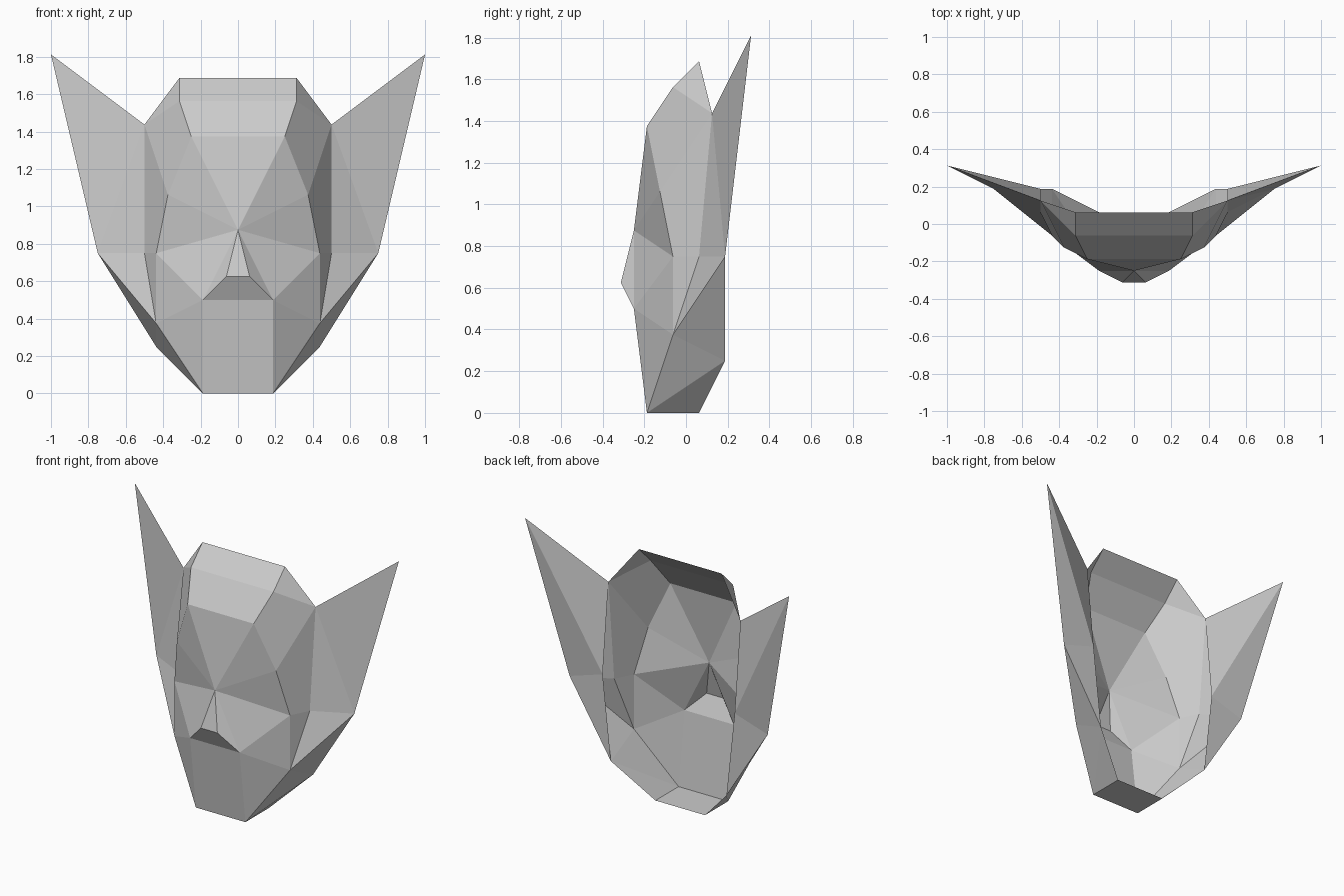
import bpy
import bmesh
from mathutils import Vector

if "Cube" in bpy.data.objects:
    bpy.data.objects.remove(bpy.data.objects["Cube"])

mat = bpy.data.materials.new("plain_grey")
mat.use_nodes = True
grey = (0.6, 0.6, 0.6, 1)
mat.diffuse_color = grey
mat.node_tree.nodes["Principled BSDF"].inputs["Base Color"].default_value = grey

# Landmarks of the left half, in sixteenths of a unit
LANDMARKS = {
    "crown": (5, 1, 27), "hairline": (5, -1, 25), "forehead": (4, -3, 22),
    "bridge": (0, -4, 14), "nose_tip": (1, -5, 10), "nostril": (3, -4, 8),
    "brow": (6, -2, 17), "cheekbone": (7, -1, 12), "jowl": (7, -1, 6),
    "temple": (8, 2, 23), "ear_root": (8, 1, 12), "ear_tip": (16, 5, 29),
    "ear_lobe": (12, 3, 12), "ear_back": (8, 3, 13.25), "jaw": (7, 3, 4),
    "chin": (3, -3, 0), "chin_back": (3, 1, 0),
}


def point(name, side):
    p = Vector(LANDMARKS[name]) / 16
    p.x *= side
    return p


def build(name, faces, inside, sides=(1,)):
    """Make a faceted sheet; a name with a leading '-' is its mirror twin."""
    bm = bmesh.new()
    for side in sides:
        ref = Vector((inside[0] * side, inside[1], inside[2]))
        for face in faces:
            co = [point(n.lstrip("-"), -side if n[0] == "-" else side)
                  for n in face.split()]
            f = bm.faces.new([bm.verts.new(c) for c in co])
            f.normal_update()
            if f.normal.dot(f.calc_center_median() - ref) < 0:
                f.normal_flip()
    bmesh.ops.remove_doubles(bm, verts=bm.verts, dist=0.001)
    mesh = bpy.data.meshes.new(name)
    bm.to_mesh(mesh)
    bm.free()
    mesh.materials.append(mat)
    obj = bpy.data.objects.new(name, mesh)
    bpy.context.collection.objects.link(obj)
    return obj


HEAD = (0, 0.1, 0.7)
BOTH = (1, -1)

# Central panels spanning both halves
build("forehead", ["crown -crown -hairline hairline",
                   "hairline -hairline -forehead forehead",
                   "forehead -forehead bridge"], HEAD)
build("nose_front", ["bridge nose_tip -nose_tip",
                     "nose_tip -nose_tip -nostril nostril"], HEAD)
build("mouth_and_chin", ["nostril -nostril -chin chin",
                         "chin -chin -chin_back chin_back"], HEAD)

# Paired panels
build("nose_sides", ["bridge nose_tip nostril"], HEAD, BOTH)
build("temples", ["crown hairline temple", "hairline forehead temple",
                  "forehead brow temple", "brow cheekbone ear_root temple"],
      HEAD, BOTH)
build("cheeks", ["forehead brow bridge", "brow cheekbone bridge",
                 "bridge cheekbone nostril", "nostril cheekbone jowl",
                 "nostril jowl chin", "cheekbone ear_root jowl"], HEAD, BOTH)
build("jaw_sides", ["jowl jaw chin", "chin jaw chin_back"], HEAD, BOTH)

# Ears, hollow towards the back of the head
build("ears", ["temple ear_tip ear_lobe", "temple ear_lobe ear_root",
               "ear_root ear_lobe jowl", "ear_lobe jowl jaw",
               "temple ear_tip ear_back", "ear_tip ear_back ear_lobe",
               "ear_back ear_lobe jaw"], (0.55, 0.17, 0.75), BOTH)
